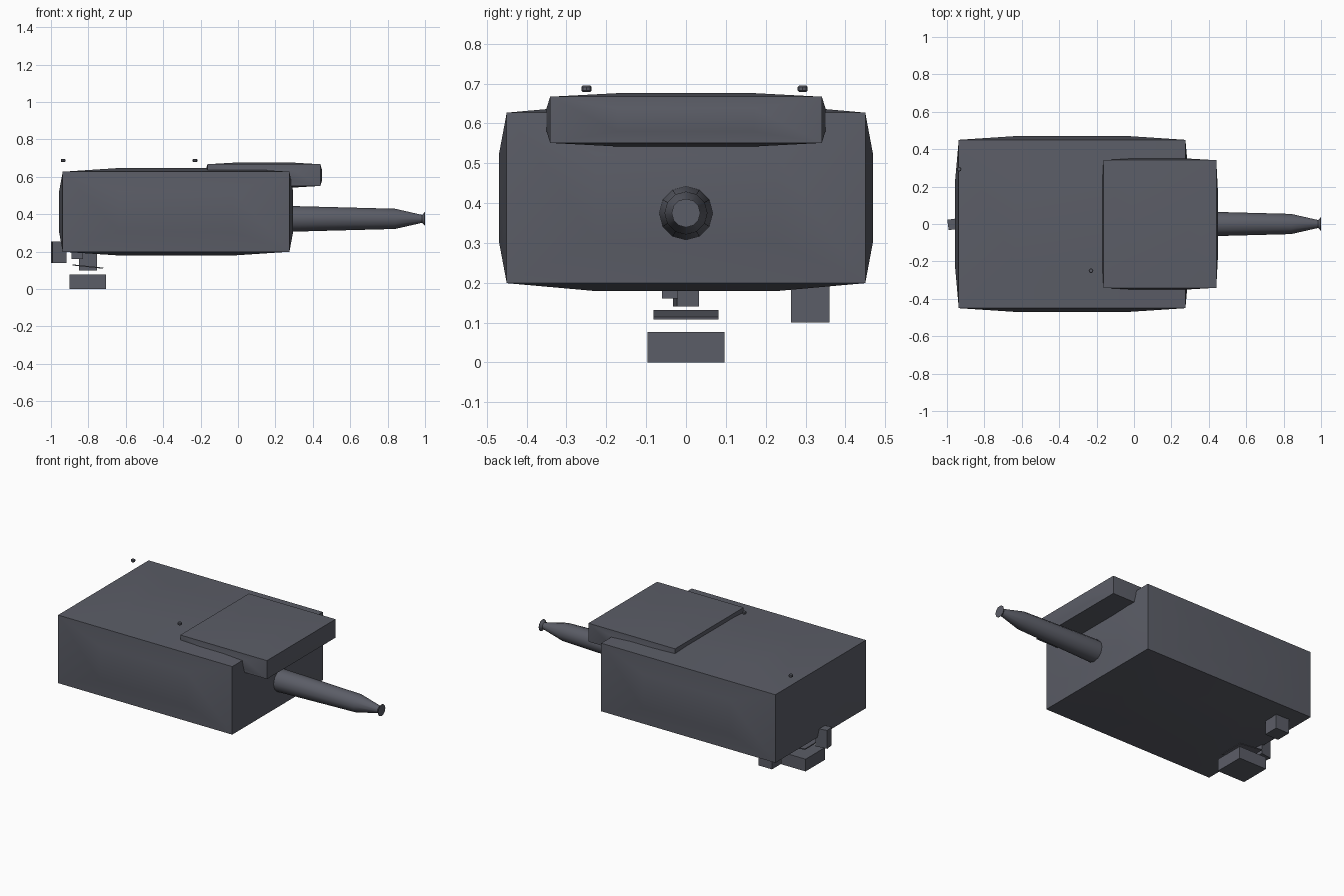
import bpy, bmesh, math
from mathutils import Matrix, Vector

if "Cube" in bpy.data.objects:
    bpy.data.objects.remove(bpy.data.objects["Cube"])

mat = bpy.data.materials.new("dark_grey")
mat.diffuse_color = (0.105, 0.11, 0.135, 1)
mat.use_nodes = True
mat.node_tree.nodes["Principled BSDF"].inputs["Base Color"].default_value = mat.diffuse_color


def finish(bm, name, loc=(0, 0, 0), rot=(0, 0, 0), smooth=None):
    bmesh.ops.recalc_face_normals(bm, faces=bm.faces)
    me = bpy.data.meshes.new(name)
    bm.to_mesh(me)
    bm.free()
    me.materials.append(mat)
    ob = bpy.data.objects.new(name, me)
    bpy.context.collection.objects.link(ob)
    ob.location, ob.rotation_euler = loc, rot
    if smooth:
        bpy.ops.object.select_all(action='DESELECT')
        ob.select_set(True)
        bpy.context.view_layer.objects.active = ob
        bpy.ops.object.shade_smooth_by_angle(angle=math.radians(smooth))
    return ob


def box_mesh(size):
    bm = bmesh.new()
    bmesh.ops.create_cube(bm, size=1)
    bmesh.ops.scale(bm, vec=size, verts=bm.verts)
    return bm


def box(name, lo, hi, rot=(0, 0, 0)):
    lo, hi = Vector(lo), Vector(hi)
    return finish(box_mesh(hi - lo), name, (lo + hi) / 2, rot)


def bulged_box(name, lo, hi, bulge):
    """Box whose faces each carry a half-size centre panel pushed outward."""
    lo, hi = Vector(lo), Vector(hi)
    bm = box_mesh(hi - lo)
    bm.normal_update()
    for f in list(bm.faces):
        n = f.normal.copy()
        c = f.calc_center_median()
        bmesh.ops.inset_individual(bm, faces=[f], thickness=0.005)
        for v, d in [(v, v.co - c) for v in f.verts]:
            half = (hi - lo) / 4
            v.co = c + n * bulge + Vector(
                [math.copysign(half[i], d[i]) * (abs(n[i]) < 0.5) for i in range(3)])
    return finish(bm, name, (lo + hi) / 2, smooth=35)


# Main hull and the raised plate overhanging its nose
bulged_box("main_body", (-0.937, -0.45, 0.199), (0.275, 0.45, 0.627), 0.02)
bulged_box("top_plate", (-0.163, -0.341, 0.551), (0.44, 0.341, 0.667), 0.009)

# Tapered barrel with flared tip, lathed along x
profile = [(0.26, 0), (0.26, 0.068), (0.31, 0.068), (0.84, 0.054),
           (0.985, 0.021), (0.998, 0.036), (1.0, 0.036), (1.0, 0)]
bm = bmesh.new()
vs = [bm.verts.new((x, 0, r)) for x, r in profile]
es = [bm.edges.new(p) for p in zip(vs, vs[1:])]
bmesh.ops.spin(bm, geom=vs + es, axis=(1, 0, 0), cent=(0, 0, 0),
               angle=math.tau, steps=12)
bmesh.ops.remove_doubles(bm, verts=bm.verts, dist=0.0005)
finish(bm, "barrel", (0, 0, 0.375), smooth=35)

# Small floating pegs above the roof
for i, (x, y) in enumerate([(-0.935, 0.293), (-0.23, -0.25)]):
    bm = bmesh.new()
    bmesh.ops.create_cone(bm, cap_ends=True, segments=8, radius1=0.0125,
                          radius2=0.0125, depth=0.016)
    bmesh.ops.bevel(bm, geom=[e for e in bm.edges if abs(e.verts[0].co.z - e.verts[1].co.z) < 1e-5],
                    offset=0.003, segments=1, affect='EDGES')
    finish(bm, f"roof_peg_{i}", (x, y, 0.687), smooth=35)

# Rear and underside blocks
box("rear_block", (-0.995, -0.028, 0.14), (-0.92, 0.028, 0.255), (0, 0, math.radians(8)))
box("under_block_small", (-0.89, -0.06, 0.16), (-0.83, -0.02, 0.22))
box("under_block_side", (-0.85, 0.264, 0.10), (-0.755, 0.36, 0.22))
box("thin_plate", (-0.885, -0.081, 0.117), (-0.72, 0.081, 0.123), (0, math.radians(6), 0))
box("foot_block", (-0.9, -0.097, 0.0), (-0.705, 0.097, 0.077))
